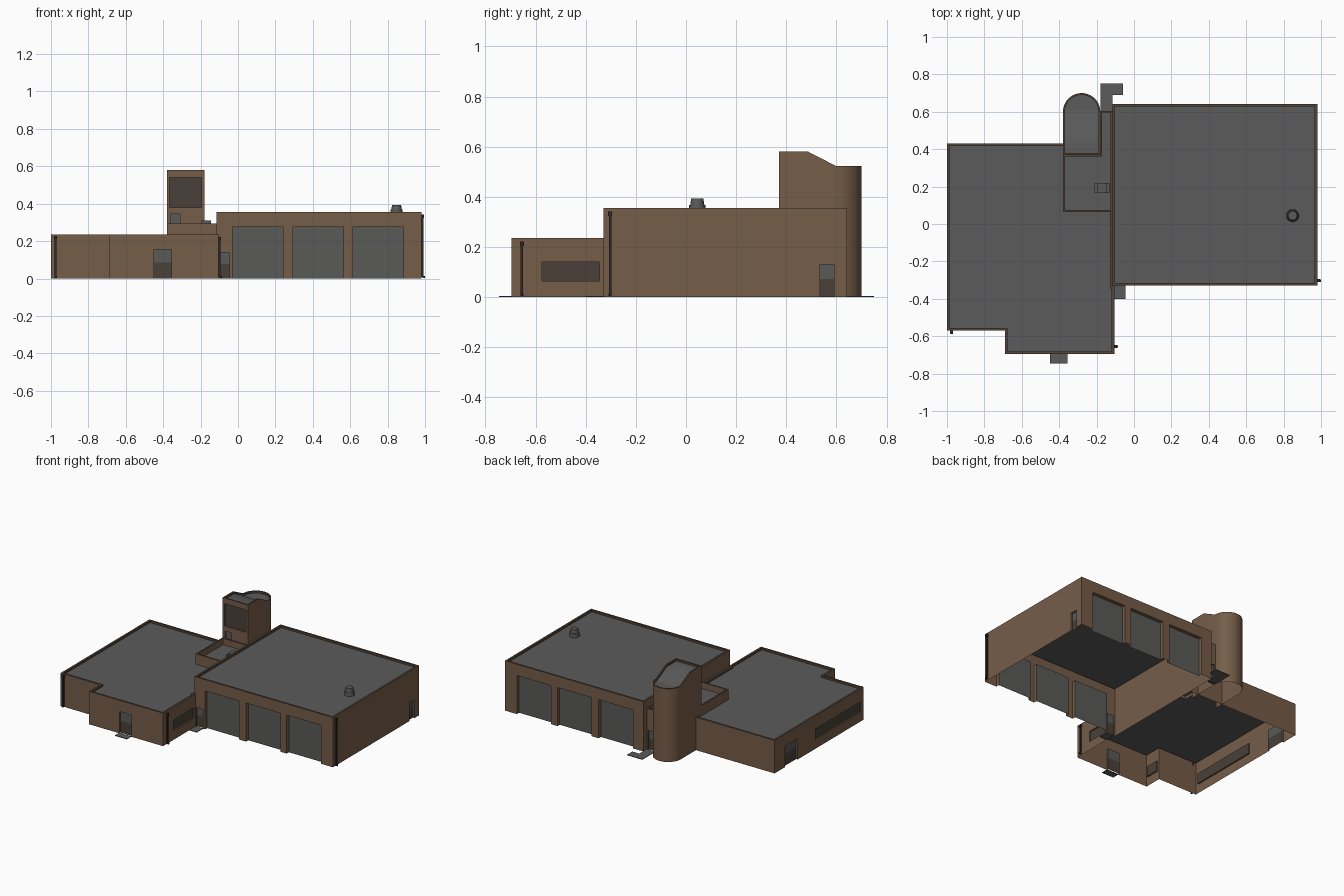
import bpy, bmesh, math
from mathutils import Vector, Matrix

if "Cube" in bpy.data.objects:
    bpy.data.objects.remove(bpy.data.objects["Cube"])

# ---- flat colours
def material(name, rgb):
    m = bpy.data.materials.new(name)
    m.diffuse_color = (*rgb, 1)
    m.use_nodes = True
    m.node_tree.nodes["Principled BSDF"].inputs["Base Color"].default_value = m.diffuse_color
    return m

MATS = [material("wall brown", (0.18, 0.11, 0.066)),
        material("roof grey", (0.105, 0.105, 0.105)),
        material("coping dark brown", (0.085, 0.06, 0.042)),
        material("dark glass", (0.068, 0.051, 0.041)),
        material("door grey", (0.1, 0.1, 0.098)),
        material("pipe dark", (0.025, 0.023, 0.021))]
WALL, ROOF, COPING, GLASS, DOOR, PIPE = range(6)


def finish(bm, name, smooth=False):
    bmesh.ops.remove_doubles(bm, verts=bm.verts, dist=1e-5)
    me = bpy.data.meshes.new(name)
    bm.to_mesh(me)
    bm.free()
    for m in MATS:
        me.materials.append(m)
    ob = bpy.data.objects.new(name, me)
    bpy.context.collection.objects.link(ob)
    if smooth:
        bpy.ops.object.select_all(action='DESELECT')
        ob.select_set(True)
        bpy.context.view_layer.objects.active = ob
        bpy.ops.object.shade_smooth_by_angle(angle=math.radians(30))
    return ob


def face(bm, pts, mat):
    f = bm.faces.new([bm.verts.new(p) for p in pts])
    f.material_index = mat


def wall(bm, p, q, z0, hp, hq, openings):
    """One wall panel; openings are (from, to, bottom, top, colour, depth)."""
    p, q = Vector((*p, 0)), Vector((*q, 0))
    length = (q - p).length
    d = (q - p) / length
    inward = Vector((-d.y, d.x, 0))
    axis = 0 if abs(d.x) > 0.5 else 1
    ops = []
    for a, b, lo, hi, m, dep in openings:
        u = sorted((abs(a - p[axis]), abs(b - p[axis])))
        ops.append((u[0], u[1], lo, hi, m, dep))
    us = sorted({0, length, *(o[0] for o in ops), *(o[1] for o in ops)})
    zs = sorted({z0, *(o[2] for o in ops), *(o[3] for o in ops)}) + [None]

    def pt(i, j, dep=0):
        z = zs[j]
        if z is None:
            z = hp + (hq - hp) * us[i] / length
        return p + d * us[i] + inward * dep + Vector((0, 0, z))

    def opening(i, j):
        if not (0 <= i < len(us) - 1 and 0 <= j < len(zs) - 1):
            return True
        u = (us[i] + us[i + 1]) / 2
        z = (zs[j] + (zs[j + 1] or max(hp, hq))) / 2
        return next((o for o in ops if o[0] < u < o[1] and o[2] < z < o[3]), None)

    for i in range(len(us) - 1):
        for j in range(len(zs) - 1):
            o = opening(i, j)
            ring = [(i, j), (i + 1, j), (i + 1, j + 1), (i, j + 1)]
            dep = o[5] if o else 0
            face(bm, [pt(*c, dep) for c in ring], o[4] if o else WALL)
            if o:   # reveals around the recess
                for k, nb in enumerate([(i, j - 1), (i + 1, j), (i, j + 1), (i - 1, j)]):
                    if opening(*nb) is None:
                        a, b = ring[k], ring[(k + 1) % 4]
                        face(bm, [pt(*a), pt(*b), pt(*b, dep), pt(*a, dep)], WALL)


def inset(poly, t):
    res, n = [], len(poly)
    for i in range(n):
        a, b, c = (Vector(poly[(i + k) % n]) for k in (-1, 0, 1))
        d1, d2 = (b - a).normalized(), (c - b).normalized()
        n1, n2 = Vector((-d1.y, d1.x)), Vector((-d2.y, d2.x))
        res.append(b + (n1 + n2) * t / (1 + n1.dot(n2)))
    return res


def building(name, poly, height, openings={}, skip=(), base=lambda i: 0,
             t=0.014, drop=0.014, strips=False, smooth=False):
    """Open-bottomed shell: walls, parapet coping and sunken roof."""
    bm = bmesh.new()
    n, inner = len(poly), inset(poly, t)
    top = [height(p[1]) for p in poly]
    low = [(v.x, v.y, top[i] - drop) for i, v in enumerate(inner)]
    rim = [(v.x, v.y, top[i]) for i, v in enumerate(inner)]
    for i in range(n):
        j = (i + 1) % n
        if i not in skip:
            wall(bm, poly[i], poly[j], base(i), top[i], top[j], openings.get(i, []))
        face(bm, [(*poly[i], top[i]), (*poly[j], top[j]), rim[j], rim[i]], COPING)
        face(bm, [low[j], low[i], rim[i], rim[j]], COPING if drop < 0.02 else WALL)
    if strips:
        for k in range(1, n // 2):
            face(bm, [low[(n + 1 - k) % n], low[k], low[k + 1], low[n - k]], ROOF)
    else:
        face(bm, low, ROOF)
    return finish(bm, name, smooth)


def door(a, b, h):   # small door: dark leaf with grey upper light
    return [(a, b, 0, h * 0.55, GLASS, 0.012), (a, b, h * 0.55, h, DOOR, 0.012)]

# ---- low wing
building("low_wing",
         [(-1, -0.57), (-0.69, -0.57), (-0.69, -0.695), (-0.105, -0.695),
          (-0.105, -0.33), (-0.115, -0.33), (-0.115, 0.43), (-1, 0.43)],
         lambda y: 0.235, skip=(4, 5), openings={
             1: [(-0.585, -0.68, 0.065, 0.14, GLASS, 0.01)],
             2: door(-0.45, -0.355, 0.155),
             3: [(-0.575, -0.345, 0.065, 0.14, GLASS, 0.01)],
             7: door(0.31, 0.17, 0.15) + [(-0.03, -0.54, 0.065, 0.14, GLASS, 0.01)]})

# ---- tall vehicle hall with three bays front and back
bays = [(x, x + 0.27, 0, 0.275, DOOR, 0.025) for x in (-0.03, 0.295, 0.615)]
building("vehicle_hall",
         [(-0.115, -0.33), (0.98, -0.33), (0.98, 0.642), (-0.115, 0.642)],
         lambda y: 0.355, openings={
             0: bays + door(-0.1, -0.045, 0.14),
             1: door(0.535, 0.59, 0.13),
             2: bays})

# ---- link block with high parapet
building("link_block",
         [(-0.38, 0.065), (-0.115, 0.065), (-0.115, 0.605), (-0.18, 0.605),
          (-0.18, 0.37), (-0.38, 0.37)],
         lambda y: 0.295, base=lambda i: 0 if i == 2 else 0.2, skip=(3, 4), t=0.01, drop=0.045,
         openings={2: door(-0.125, -0.172, 0.14)})

# ---- round-backed tower with sloping top
def tower_top(y):
    return 0.58 - 0.058 * min(max((y - 0.487) / 0.113, 0), 1)

arc = [(-0.28 + 0.1 * math.cos(math.pi * k / 20), 0.6 + 0.1 * math.sin(math.pi * k / 20))
       for k in range(21)]
building("tower", [(-0.38, 0.37), (-0.18, 0.37), (-0.18, 0.487)] + arc + [(-0.38, 0.487)],
         tower_top, base=lambda i: 0.2 if i == 0 else 0, t=0.01, strips=True, smooth=True,
         openings={0: [(-0.365, -0.195, 0.38, 0.54, GLASS, 0.01),
                       (-0.36, -0.31, 0.25, 0.345, DOOR, 0.01)]})


# ---- boxes: door slabs, roof hatch, downpipes
def add_box(bm, x0, x1, y0, y1, z0, z1, mat):
    m = Matrix.Translation(((x0 + x1) / 2, (y0 + y1) / 2, (z0 + z1) / 2)) @ \
        Matrix.Diagonal((x1 - x0, y1 - y0, z1 - z0, 1))
    for v in bmesh.ops.create_cube(bm, size=1, matrix=m)["verts"]:
        for f in v.link_faces:
            f.material_index = mat


for name, *r in [("front_slab", -0.45, -0.355, -0.745, -0.695),
                 ("side_slab", -0.103, -0.045, -0.4, -0.33),
                 ("back_slab", -0.18, -0.115, 0.605, 0.69),
                 ("back_path", -0.18, -0.06, 0.69, 0.75)]:
    bm = bmesh.new()
    add_box(bm, *r, 0, 0.004, ROOF)
    finish(bm, name)

bm = bmesh.new()
add_box(bm, -0.21, -0.13, 0.165, 0.22, 0.25, 0.295, DOOR)
add_box(bm, -0.195, -0.145, 0.165, 0.22, 0.295, 0.31, DOOR)
finish(bm, "roof_hatch")


def downpipe(name, x, y, dx, dy, h):
    """Pipe on the wall at (x, y), standing out along (dx, dy)."""
    bm = bmesh.new()
    cx, cy = x + dx * 0.007, y + dy * 0.007
    for r, z0, z1 in ((0.005, 0.008, h - 0.018), (0.008, h - 0.018, h)):
        add_box(bm, cx - r, cx + r, cy - r, cy + r, z0, z1, PIPE)
    fx, fy = cx + dx * 0.006, cy + dy * 0.006       # kicked-out shoe
    add_box(bm, fx - 0.006, fx + 0.006, fy - 0.006, fy + 0.006, 0.004, 0.014, PIPE)
    finish(bm, name)


downpipe("wing_front_downpipe", -0.975, -0.57, 0, -1, 0.228)
downpipe("wing_side_downpipe", -0.105, -0.655, 1, 0, 0.222)
downpipe("hall_downpipe", 0.98, -0.303, 1, 0, 0.342)

# ---- round roof vent
bm = bmesh.new()
for r1, r2, z0, z1 in ((0.034, 0.032, 0.34, 0.368), (0.028, 0.024, 0.368, 0.394)):
    bmesh.ops.create_cone(bm, cap_ends=True, segments=20, radius1=r1, radius2=r2, depth=z1 - z0,
                          matrix=Matrix.Translation((0.848, 0.045, (z0 + z1) / 2)))
for f in bm.faces:
    f.material_index = DOOR
finish(bm, "roof_vent", smooth=True)
